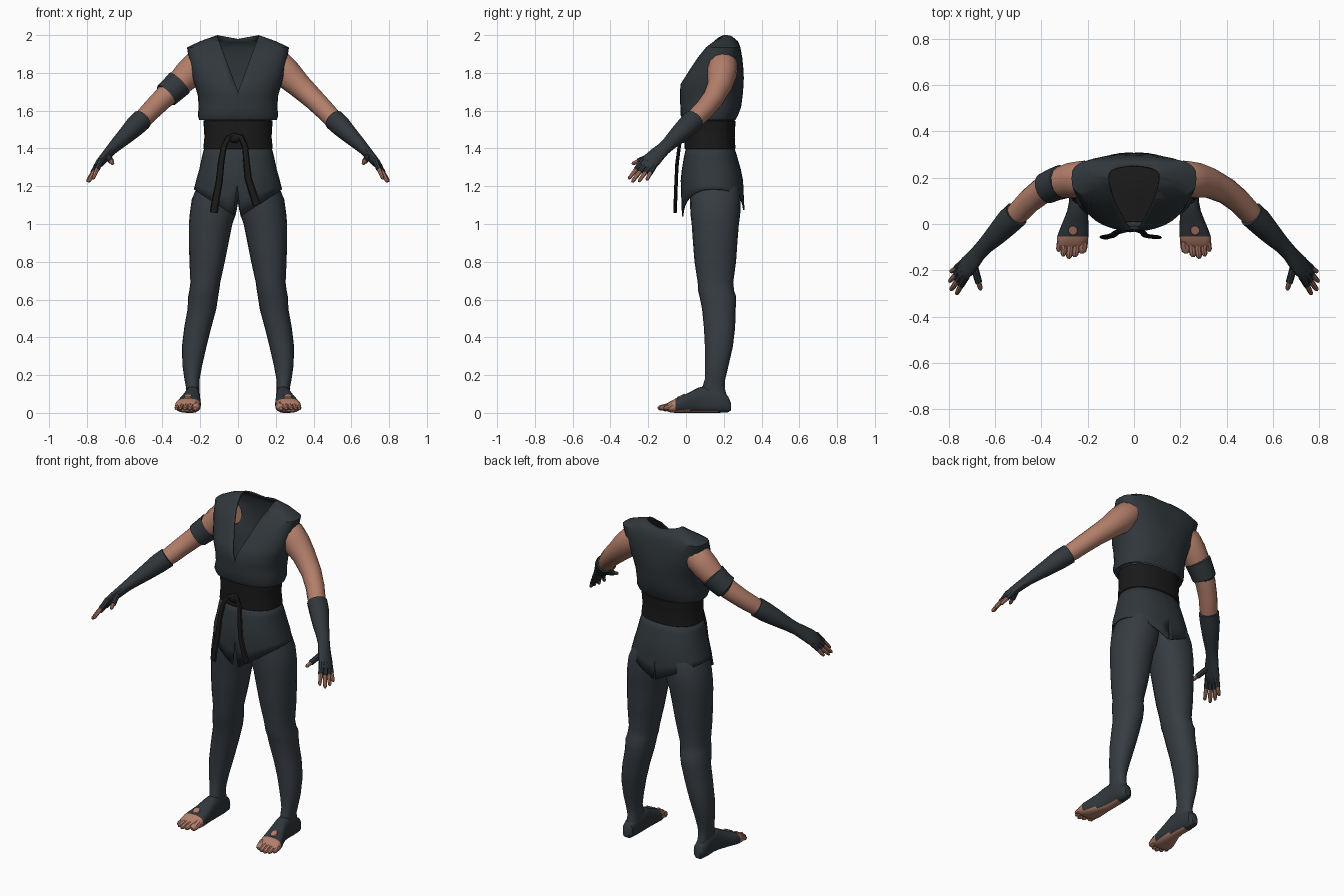
import bpy, bmesh, math
from mathutils import Vector

if "Cube" in bpy.data.objects:
    bpy.data.objects.remove(bpy.data.objects["Cube"])


def material(name, rgb):
    m = bpy.data.materials.new(name)
    m.diffuse_color = (*rgb, 1)
    m.use_nodes = True
    m.node_tree.nodes["Principled BSDF"].inputs["Base Color"].default_value = m.diffuse_color
    return m


CLOTH = material("dark slate cloth", (0.030, 0.038, 0.044))
TROUSER = material("slate trousers", (0.038, 0.046, 0.055))
BLACK = material("black belt", (0.010, 0.010, 0.010))
SKIN = material("skin", (0.45, 0.21, 0.145))


def finish(name, bm, mats, mirror=False, thick=0, rule=None):
    bmesh.ops.recalc_face_normals(bm, faces=bm.faces[:])
    bm.normal_update()
    if rule:
        for f in bm.faces:
            f.material_index = rule(f)
    me = bpy.data.meshes.new(name)
    bm.to_mesh(me)
    bm.free()
    ob = bpy.data.objects.new(name, me)
    bpy.context.collection.objects.link(ob)
    for m in mats:
        me.materials.append(m)
    bpy.ops.object.select_all(action='DESELECT')
    ob.select_set(True)
    bpy.context.view_layer.objects.active = ob
    bpy.ops.object.shade_smooth_by_angle(angle=math.radians(35))
    if thick:
        mod = ob.modifiers.new("thickness", 'SOLIDIFY')
        mod.thickness = thick
        mod.offset = -1
    if mirror:
        ob.modifiers.new("mirror", 'MIRROR').use_mirror_merge = False
    return ob


def loft(rings, caps=True):
    bm = bmesh.new()
    rows = [[bm.verts.new(p) for p in r] for r in rings]
    n = len(rows[0])
    for a, b in zip(rows, rows[1:]):
        for i in range(n):
            bm.faces.new((a[i], a[(i + 1) % n], b[(i + 1) % n], b[i]))
    if caps:
        bm.faces.new(rows[0])
        bm.faces.new(rows[-1])
    return bm


def oval(x0, x1, y0, y1, n=32, e=2.0):
    """Superellipse outline filling the given box."""
    pts = []
    for i in range(n):
        a = 2 * math.pi * i / n
        c, s = math.cos(a), math.sin(a)
        pts.append(((x0 + x1) / 2 + (x1 - x0) / 2 * math.copysign(abs(c) ** (2 / e), c),
                    (y0 + y1) / 2 + (y1 - y0) / 2 * math.copysign(abs(s) ** (2 / e), s)))
    return pts


def flat_ring(z, hx, y0, y1, e=2.3):
    return [(x, y, z) for x, y in oval(-hx, hx, y0, y1, e=e)]


def tube(path, n=14, wide=(-0.2, -0.9, 0.35)):
    """Path rows are x, y, z, half width along 'wide', half thickness."""
    pts = [Vector(p[:3]) for p in path]
    rings = []
    for i, p in enumerate(path):
        d = (pts[min(i + 1, len(pts) - 1)] - pts[max(i - 1, 0)]).normalized()
        w = Vector(wide)
        w = (w - d * w.dot(d)).normalized()
        t = d.cross(w)
        rings.append([pts[i] + w * p[3] * math.cos(k * 2 * math.pi / n)
                      + t * p[-1] * math.sin(k * 2 * math.pi / n) for k in range(n)])
    return loft(rings)


def cut_wedge(bm, x0, z0, k, up, keep):
    """Remove a V-shaped notch opening up (1) or down (-1)."""
    for s in (1, -1):
        bmesh.ops.bisect_plane(bm, geom=bm.verts[:] + bm.edges[:] + bm.faces[:],
                               plane_co=(x0, 0, z0), plane_no=(s, 0, -k * up))
    gone = []
    for f in bm.faces:
        c = f.calc_center_median()
        h = (c.z - z0) * up
        if h > 0 and abs(c.x - x0) < k * h and not keep(c):
            gone.append(f)
    bmesh.ops.delete(bm, geom=gone, context='FACES')


# Sleeveless vest with V neck
rows = [(1.56, .175, .01, .25, 2.3), (1.55, .205, -.015, .262, 2.3), (1.575, .213, -.028, .275, 2.3),
        (1.62, .208, -.03, .292, 2.2), (1.68, .213, -.032, .30, 2.2), (1.74, .230, -.03, .305, 2.2),
        (1.775, .242, -.008, .306, 2.3), (1.82, .25, .02, .304, 2.5), (1.88, .262, .06, .298, 2.8),
        (1.935, .27, .105, .288, 3.2), (1.968, .2, .145, .275, 2.8)]
rings = [flat_ring(*r) for r in rows]
rings.append([(x, y, 2.0 - .02 * (1 - abs(x) / .11)) for x, y, z in flat_ring(2, .11, .165, .252)])
bm = loft(rings, caps=False)
cut_wedge(bm, 0, 1.70, .37, 1, lambda c: c.y > .2)
finish("vest", bm, [CLOTH], thick=.008)

# Wide belt
bm = loft([flat_ring(*r) for r in [(1.395, .178, .0, .255), (1.40, .184, -.008, .262), (1.46, .178, -.006, .258),
                                   (1.50, .18, -.006, .26), (1.545, .184, -.004, .262), (1.55, .176, .0, .255)]])
finish("belt", bm, [BLACK])

# Tunic skirt: hem high at the sides, pointed and split front and back
rings = [flat_ring(*r) for r in [(1.42, .174, .004, .25), (1.36, .19, -.01, .27), (1.29, .205, -.022, .29),
                                 (1.23, .222, -.028, .302)]]
for t in (.5, 1):
    ring = []
    for x, y, z in flat_ring(0, .222 + .012 * t, -.028 + .006 * t, .302 + .008 * t):
        drop = (.155 if y < .14 else .115) * (1 - abs(x) / .235)
        ring.append((x, y, 1.23 - t * (.045 + drop)))
    rings.append(ring)
bm = loft(rings, caps=False)
cut_wedge(bm, -.005, 1.21, .11, -1, lambda c: c.y > .14)
cut_wedge(bm, 0, 1.18, .06, -1, lambda c: c.y < .14)
finish("tunic_skirt", bm, [CLOTH], thick=.008)

# Belt knot and hanging ends
bm = bmesh.new()
bmesh.ops.create_uvsphere(bm, u_segments=12, v_segments=8, radius=1)
for v in bm.verts:
    v.co = (-.017 + v.co.x * .035, -.016 + v.co.y * .02, 1.455 + v.co.z * .026)
finish("belt_knot", bm, [BLACK])
ends = {"belt_end_long": [(-.01, -.018, 1.47), (-.05, -.028, 1.46), (-.075, -.036, 1.41), (-.09, -.048, 1.32),
                          (-.10, -.052, 1.22), (-.118, -.055, 1.13), (-.128, -.058, 1.06)],
        "belt_end_short": [(-.02, -.018, 1.47), (.015, -.028, 1.46), (.038, -.036, 1.41), (.045, -.046, 1.33),
                           (.055, -.052, 1.24), (.08, -.055, 1.16), (.10, -.057, 1.10)]}
for name, path in ends.items():
    bm = tube([(*p, .013 + .0015 * i, .009) for i, p in enumerate(path)], 8, (1, -.1, .25))
    finish(name, bm, [BLACK])

# Trouser legs
leg = [(1.32, .0, .165, .03, .24), (1.19, -.004, .220, .02, .285), (1.13, -.004, .245, .02, .29),
       (1.05, .012, .256, .024, .287), (1.0, .03, .26, .03, .28), (.9, .05, .26, .037, .272),
       (.8, .07, .257, .045, .265), (.69, .094, .252, .062, .25), (.645, .1, .258, .064, .255),
       (.615, .105, .264, .072, .266), (.55, .115, .267, .085, .263), (.45, .142, .285, .095, .26),
       (.35, .167, .297, .1, .248), (.25, .19, .294, .1, .225), (.18, .203, .284, .1, .208),
       (.13, .205, .274, .085, .205), (.07, .203, .275, .08, .222)]
bm = loft([[(x, y, z) for x, y in oval(*b, n=20, e=2.2)] for z, *b in leg])
finish("trouser_leg", bm, [TROUSER], mirror=True)

# Foot wrap with bare front and sole
foot = [(.237, .225, .262, .012, .055), (.222, .208, .274, .003, .09), (.17, .202, .28, 0, .125),
        (.10, .2, .28, 0, .142), (.06, .2, .288, 0, .132), (.02, .198, .303, 0, .11),
        (-.02, .196, .32, 0, .09), (-.055, .197, .332, 0, .076), (-.085, .203, .332, .003, .06),
        (-.1, .215, .325, .01, .045)]
bm = loft([[(x, y, z) for x, z in oval(*b, n=20, e=2.6)] for y, *b in foot])


def foot_colour(f):
    c = f.calc_center_median()
    return int(c.y < -.057 or (f.normal.z < -.6 and c.y < .16))


finish("foot", bm, [CLOTH, SKIN], mirror=True, rule=foot_colour)

# Toes
for i, (x, tip, r) in enumerate([(.222, -.122, .021), (.252, -.138, .016), (.278, -.145, .015),
                                 (.302, -.135, .014), (.322, -.115, .013)]):
    bm = tube([(x - .003, -.07, .042, r), (x, tip + .025, .03, r), (x + .003, tip + .006, .026, r * .9),
               (x + .004, tip - .004, .024, r * .45)], 8, (1, 0, 0))
    finish(f"toe_{i + 1}", bm, [SKIN], mirror=True)

# Opening in the foot wrap
bm = bmesh.new()
bmesh.ops.create_cone(bm, cap_ends=True, segments=10, radius1=.021, radius2=.019, depth=.008)
for v in bm.verts:
    v.co = (.264 + v.co.x, -.028 + v.co.y, .089 + v.co.z + v.co.y * .45)
finish("foot_wrap_opening", bm, [SKIN], mirror=True)

# Bare upper arms
arm = [(.17, .195, 1.865, .07), (.22, .195, 1.835, .08), (.265, .19, 1.79, .078), (.325, .178, 1.732, .066),
       (.40, .142, 1.662, .057), (.455, .098, 1.607, .053), (.49, .06, 1.57, .051), (.53, .022, 1.53, .045)]
finish("arm", tube(arm), [SKIN], mirror=True)

# Forearm wrap and palm
glove = [(.507, .043, 1.553, .05, .05), (.508, .042, 1.552, .058, .056), (.545, .008, 1.518, .057, .055),
         (.59, -.04, 1.473, .049, .046), (.64, -.09, 1.425, .038, .036), (.668, -.12, 1.397, .037, .030),
         (.69, -.148, 1.372, .043, .027), (.72, -.182, 1.338, .049, .024), (.745, -.21, 1.308, .046, .019),
         (.752, -.217, 1.3, .036, .012)]
finish("glove", tube(glove), [CLOTH], mirror=True)

# Fingers and thumb with half-length glove sleeves
fingers = [((.733, -.238, 1.322), (.768, -.304, 1.238)), ((.742, -.217, 1.313), (.792, -.286, 1.222)),
           ((.748, -.195, 1.303), (.799, -.250, 1.224)), ((.748, -.175, 1.298), (.793, -.208, 1.232)),
           ((.693, -.175, 1.365), (.662, -.286, 1.318))]
for i, (a, b) in enumerate(fingers):
    a, b = Vector(a), Vector(b)
    r = .0125 if i in (1, 4) else .0115

    def at(t, rad):
        return (*a.lerp(b, t), rad)
    name = f"finger_{i + 1}" if i < 4 else "thumb"
    split = .4 if i < 4 else .7
    finish(name, tube([at(0, r), at(.6, r), at(.93, r * .8), at(1, r * .4)], 8), [SKIN], mirror=True)
    finish(name + "_sleeve", tube([at(-.2, r + .006), at(.1, r + .004), at(split, r + .003)], 8), [CLOTH], mirror=True)

# Single armband on the right arm
band = [(-.309, .182, 1.748, .062), (-.31, .182, 1.747, .075), (-.345, .17, 1.713, .071),
        (-.38, .154, 1.681, .068), (-.381, .153, 1.68, .055)]
finish("armband", tube(band, 16), [CLOTH])
